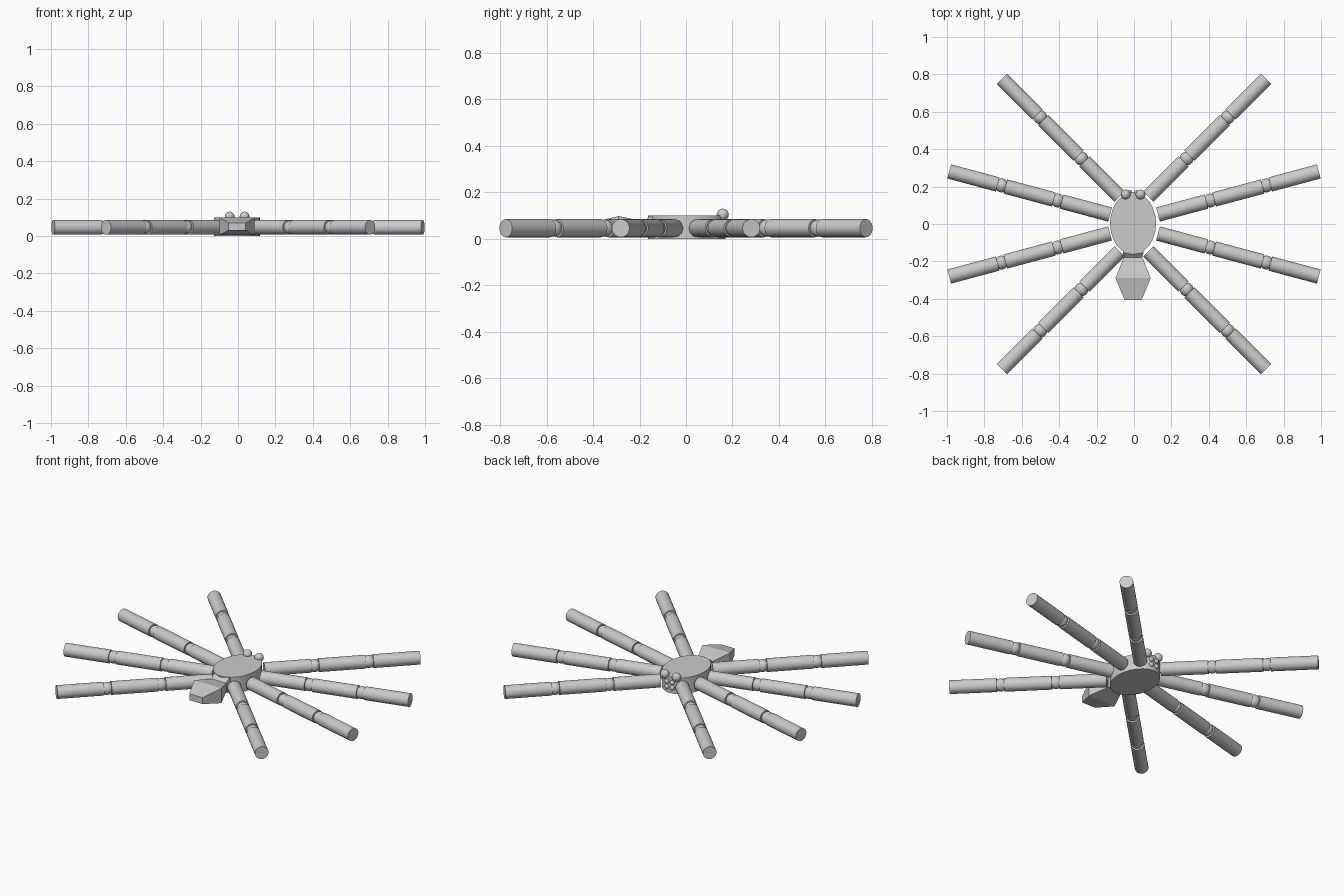
import bpy, bmesh, math
from mathutils import Vector, Matrix

if "Cube" in bpy.data.objects:
    bpy.data.objects.remove(bpy.data.objects["Cube"])

grey = bpy.data.materials.new("plain grey")
grey.diffuse_color = (0.6, 0.6, 0.6, 1)
grey.use_nodes = True
grey.node_tree.nodes["Principled BSDF"].inputs["Base Color"].default_value = grey.diffuse_color
CX = -0.005          # body centre line
LEG_Z, LEG_R = 0.046, 0.039
SEG, PITCH = 0.268, 0.311


def finish(name, bm, smooth=True):
    bmesh.ops.recalc_face_normals(bm, faces=bm.faces)
    me = bpy.data.meshes.new(name)
    bm.to_mesh(me)
    bm.free()
    me.materials.append(grey)
    ob = bpy.data.objects.new(name, me)
    bpy.context.collection.objects.link(ob)
    if smooth:
        bpy.ops.object.select_all(action='DESELECT')
        ob.select_set(True)
        bpy.context.view_layer.objects.active = ob
        bpy.ops.object.shade_smooth_by_angle(angle=math.radians(35))
    return ob


def ball(name, pos, r):
    bm = bmesh.new()
    bmesh.ops.create_uvsphere(bm, u_segments=20, v_segments=12, radius=r,
                              matrix=Matrix.Translation(pos))
    return finish(name, bm)


def loft(name, sections):
    """Box-like loft through (y, half width, z low, z high) sections."""
    bm = bmesh.new()
    rings = [[bm.verts.new((CX + sx * w, y, z)) for sx, z in
              ((-1, lo), (1, lo), (1, hi), (-1, hi))] for y, w, lo, hi in sections]
    for a, b in zip(rings, rings[1:]):
        for i in range(4):
            j = (i + 1) % 4
            bm.faces.new((a[i], a[j], b[j], b[i]))
    bm.faces.new(rings[0])
    bm.faces.new(rings[-1])
    return finish(name, bm, False)


# Flat oval body
bm = bmesh.new()
bmesh.ops.create_cone(bm, cap_ends=True, segments=24, radius1=1, radius2=1, depth=0.1,
                      matrix=Matrix.Translation((CX, 0.003, 0.05)) @ Matrix.Diagonal((0.123, 0.166, 1, 1)))
finish("body", bm)

# Neck and faceted abdomen
loft("neck", [(-0.13, 0.055, 0.01, 0.1), (-0.155, 0.055, 0.015, 0.098), (-0.18, 0.048, 0.025, 0.075)])
loft("abdomen", [(-0.178, 0.05, 0.025, 0.075), (-0.29, 0.094, 0.005, 0.098), (-0.405, 0.046, 0.03, 0.07)])

# Large eyes on top and small eyes below them
for s in (-1, 1):
    ball("eye", (CX + s * 0.04, 0.158, 0.104), 0.026)
    ball("small_eye", (CX + s * 0.018, 0.168, 0.068), 0.014)
    ball("lower_eye", (CX + s * 0.018, 0.168, 0.035), 0.014)

# Eight legs: three cylinders with ball joints between them
for sx in (-1, 1):
    for sy in (-1, 1):
        for tip, deg in (((0.988, 0.281), 15), ((0.706, 0.775), 45)):
            a = math.radians(deg)
            d = Vector((sx * math.cos(a), sy * math.sin(a), 0))
            end = Vector((sx * tip[0], sy * tip[1], LEG_Z))
            turn = d.to_track_quat('Z', 'Y').to_matrix().to_4x4()
            for i in range(3):
                mid = end - d * (SEG / 2 + i * PITCH)
                bm = bmesh.new()
                bmesh.ops.create_cone(bm, cap_ends=True, segments=24, radius1=LEG_R, radius2=LEG_R,
                                      depth=SEG, matrix=Matrix.Translation(mid) @ turn)
                finish("leg_segment", bm)
                if i < 2:
                    ball("leg_joint", end - d * (SEG + (PITCH - SEG) / 2 + i * PITCH), 0.037)
